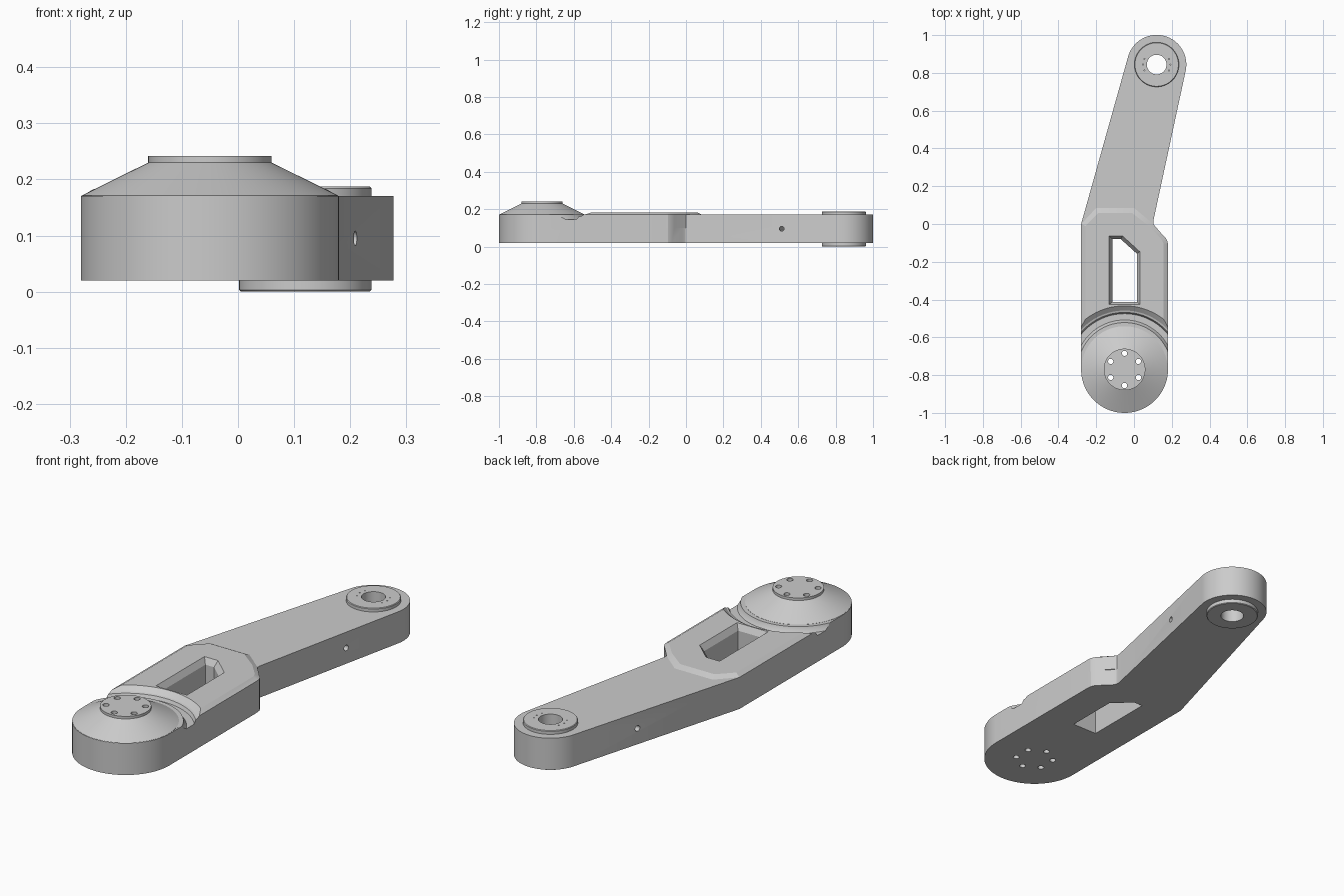
import bpy, bmesh
from math import cos, sin, pi, radians
from mathutils import Vector

if "Cube" in bpy.data.objects:
    bpy.data.objects.remove(bpy.data.objects["Cube"])

HUB = Vector((-0.05, -0.77, 0))    # large joint
TIP = Vector((0.12, 0.844, 0))     # small joint


def finish(name, bm):
    bmesh.ops.recalc_face_normals(bm, faces=bm.faces)
    me = bpy.data.meshes.new(name)
    bm.to_mesh(me)
    bm.free()
    ob = bpy.data.objects.new(name, me)
    bpy.context.collection.objects.link(ob)
    return ob


def loft(name, levels):
    """Solid from matching (outline, z) levels."""
    bm = bmesh.new()
    rings = [[bm.verts.new((x, y, z)) for x, y in pts] for pts, z in levels]
    n = len(rings[0])
    for a, b in zip(rings, rings[1:]):
        for i in range(n):
            j = (i + 1) % n
            bm.faces.new((a[i], a[j], b[j], b[i]))
    bm.faces.new(rings[0][::-1])
    bm.faces.new(rings[-1])
    return finish(name, bm)


def arc(c, r, a0, a1, n):
    return [(c.x + r * cos(radians(a0 + (a1 - a0) * i / n)),
             c.y + r * sin(radians(a0 + (a1 - a0) * i / n))) for i in range(n + 1)]


def disc(name, c, profile, n=96):
    """Stack of circles, profile = (radius, z)."""
    return loft(name, [(arc(c, r, 0, 360 - 360 / n, n - 1), z) for r, z in profile])


def ring(name, c, profile, n=144):
    """Closed profile revolved into a ring."""
    bm = bmesh.new()
    loops = [[bm.verts.new((c.x + r * cos(2 * pi * i / n), c.y + r * sin(2 * pi * i / n), z))
              for r, z in profile] for i in range(n)]
    m = len(profile)
    for i in range(n):
        a, b = loops[i], loops[(i + 1) % n]
        for k in range(m):
            l = (k + 1) % m
            bm.faces.new((a[k], b[k], b[l], a[l]))
    return finish(name, bm)


def boolean(target, tool, op):
    mod = target.modifiers.new(op, 'BOOLEAN')
    mod.operation, mod.object, mod.solver = op, tool, 'EXACT'
    bpy.context.view_layer.objects.active = target
    bpy.ops.object.modifier_apply(modifier=mod.name)
    bpy.data.objects.remove(tool)


# main arm outline with both rounded ends
outline = (arc(HUB, 0.23, 180, 360, 64)
           + [(0.18, -0.12), (0.178, -0.095), (0.168, -0.075), (0.112, -0.02),
              (0.102, -0.003), (0.102, 0.015)]
           + arc(TIP, 0.157, -12, 164, 48) + [(-0.28, 0.0)])
arm = loft("robot_arm_link", [(outline, 0.02), (outline, 0.17)])

# raised middle plate with sloped rim
low = [(-0.279, 0.0), (-0.2, 0.085), (0.0, 0.085), (0.1, 0.002),
       (0.166, -0.075), (0.179, -0.1), (0.179, -0.7), (-0.279, -0.7)]
high = [(-0.257, -0.01), (-0.19, 0.058), (-0.01, 0.058), (0.085, -0.015),
        (0.148, -0.085), (0.157, -0.107), (0.157, -0.7), (-0.257, -0.7)]
boolean(arm, loft("middle_plate", [(low, 0.1), (low, 0.17), (high, 0.183)]), 'UNION')

# curved groove around the hub
boolean(arm, ring("groove_cutter", HUB, [
    (0.2, 0.26), (0.2, 0.1705), (0.248, 0.1705), (0.252, 0.158), (0.262, 0.145),
    (0.295, 0.145), (0.302, 0.16), (0.312, 0.163), (0.338, 0.184), (0.338, 0.26)]), 'DIFFERENCE')

# conical hub cover with flange disc
boolean(arm, disc("hub_cone", HUB, [
    (0.2285, 0.1), (0.2285, 0.1712), (0.11, 0.23), (0.11, 0.242)], 128), 'UNION')

# small joint boss, above and below
boolean(arm, disc("tip_boss", TIP, [
    (0.115, 0.0), (0.118, 0.003), (0.118, 0.184), (0.115, 0.187)]), 'UNION')
boolean(arm, disc("bore_cutter", TIP, [(0.052, -0.1), (0.052, 0.3)], 48), 'DIFFERENCE')

# window through the plate, chamfered at the top
inner = [(-0.115, -0.08), (-0.07, -0.08), (0.015, -0.157), (0.015, -0.412), (-0.115, -0.412)]
outer = [(-0.132, -0.063), (-0.06, -0.063), (0.032, -0.147), (0.032, -0.428), (-0.132, -0.428)]
boolean(arm, loft("window_cutter", [(inner, -0.1), (inner, 0.155), (outer, 0.184), (outer, 0.3)]),
        'DIFFERENCE')

# bolt circle through the hub, pin holes in the boss
for k in range(6):
    a = pi / 2 + k * pi / 3
    d = Vector((cos(a), sin(a), 0))
    boolean(arm, disc("bolt_cutter", HUB + d * 0.085, [(0.014, -0.1), (0.014, 0.3)], 24),
            'DIFFERENCE')
    b = (k // 3) * pi + radians(25 * (k % 3 - 1))
    p = Vector((cos(b), sin(b), 0))
    boolean(arm, disc("pin_cutter", TIP + p * 0.072, [(0.003, 0.17), (0.003, 0.3)], 8),
            'DIFFERENCE')

# cross hole through both side walls
p0, p1 = Vector((0.21, 0.512, 0.095)), Vector((-0.13, 0.545, 0.095))
bpy.ops.mesh.primitive_cylinder_add(vertices=32, radius=0.013, depth=0.6, location=(p0 + p1) / 2,
                                    rotation=(p1 - p0).to_track_quat('Z', 'Y').to_euler())
boolean(arm, bpy.context.object, 'DIFFERENCE')

# smooth curved walls, keep edges sharp
bpy.ops.object.select_all(action='DESELECT')
arm.select_set(True)
bpy.context.view_layer.objects.active = arm
bpy.ops.object.shade_smooth_by_angle(angle=radians(20))
